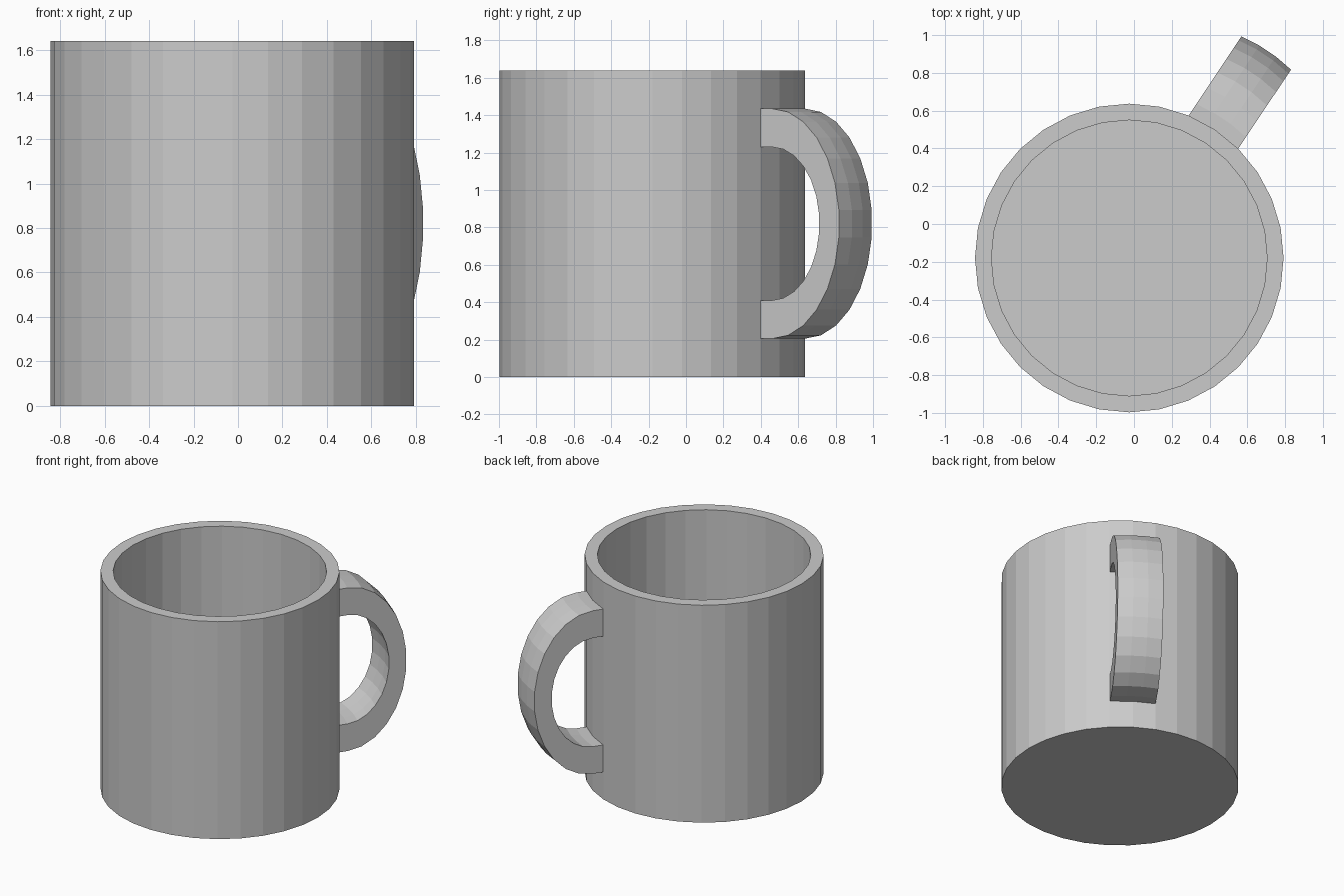
import bpy, bmesh
from math import sin, cos, pi, radians

if "Cube" in bpy.data.objects:
    bpy.data.objects.remove(bpy.data.objects["Cube"])

CENTRE = (-0.025, -0.18, 0)
SIDES = 32


def add_object(name, bm):
    bmesh.ops.recalc_face_normals(bm, faces=bm.faces)
    mesh = bpy.data.meshes.new(name)
    bm.to_mesh(mesh)
    bm.free()
    obj = bpy.data.objects.new(name, mesh)
    bpy.context.collection.objects.link(obj)
    obj.location = CENTRE
    return obj


def bridge(bm, a, b):
    n = len(a)
    for i in range(n):
        bm.faces.new((a[i], a[(i + 1) % n], b[(i + 1) % n], b[i]))


# Cup body: outer wall, flat rim, inner wall and floor
bm = bmesh.new()
rings = []
for r, z in [(0.817, 0), (0.817, 1.64), (0.73, 1.64), (0.73, 0.09)]:
    rings.append([bm.verts.new((r * cos(2 * pi * i / SIDES),
                                r * sin(2 * pi * i / SIDES), z))
                  for i in range(SIDES)])
for a, b in zip(rings, rings[1:]):
    bridge(bm, a, b)
bm.faces.new(rings[0])
bm.faces.new(rings[-1])
add_object("cup_body", bm)

# Handle: half-ellipse strap, thicker at its ends, slightly crowned across
STEPS = 13
HALF_WIDTH = 0.158
MID_Z = 0.82
START, BEND = 0.785, 0.875
across = [(-1, 0), (-0.33, 0.013), (0.33, 0.013), (1, 0)]


def strap_section(bm, inner, outer):
    loop = [(outer, s, c) for s, c in across]
    loop += [(inner, s, c) for s, c in reversed(across)]
    return [bm.verts.new((p[0] + c, s * HALF_WIDTH, p[1])) for p, s, c in loop]


bm = bmesh.new()
sections = [strap_section(bm, (START, MID_Z + 0.41), (START, MID_Z + 0.615))]
for i in range(STEPS + 1):
    t = pi / 2 - pi * i / STEPS
    sections.append(strap_section(
        bm,
        (BEND + 0.305 * cos(t), MID_Z + 0.41 * sin(t)),
        (BEND + 0.433 * cos(t), MID_Z + 0.615 * sin(t))))
sections.append(strap_section(bm, (START, MID_Z - 0.41), (START, MID_Z - 0.615)))
for a, b in zip(sections, sections[1:]):
    bridge(bm, a, b)
bm.faces.new(sections[0])
bm.faces.new(sections[-1])
handle = add_object("handle", bm)
handle.rotation_euler.z = radians(56.25)
